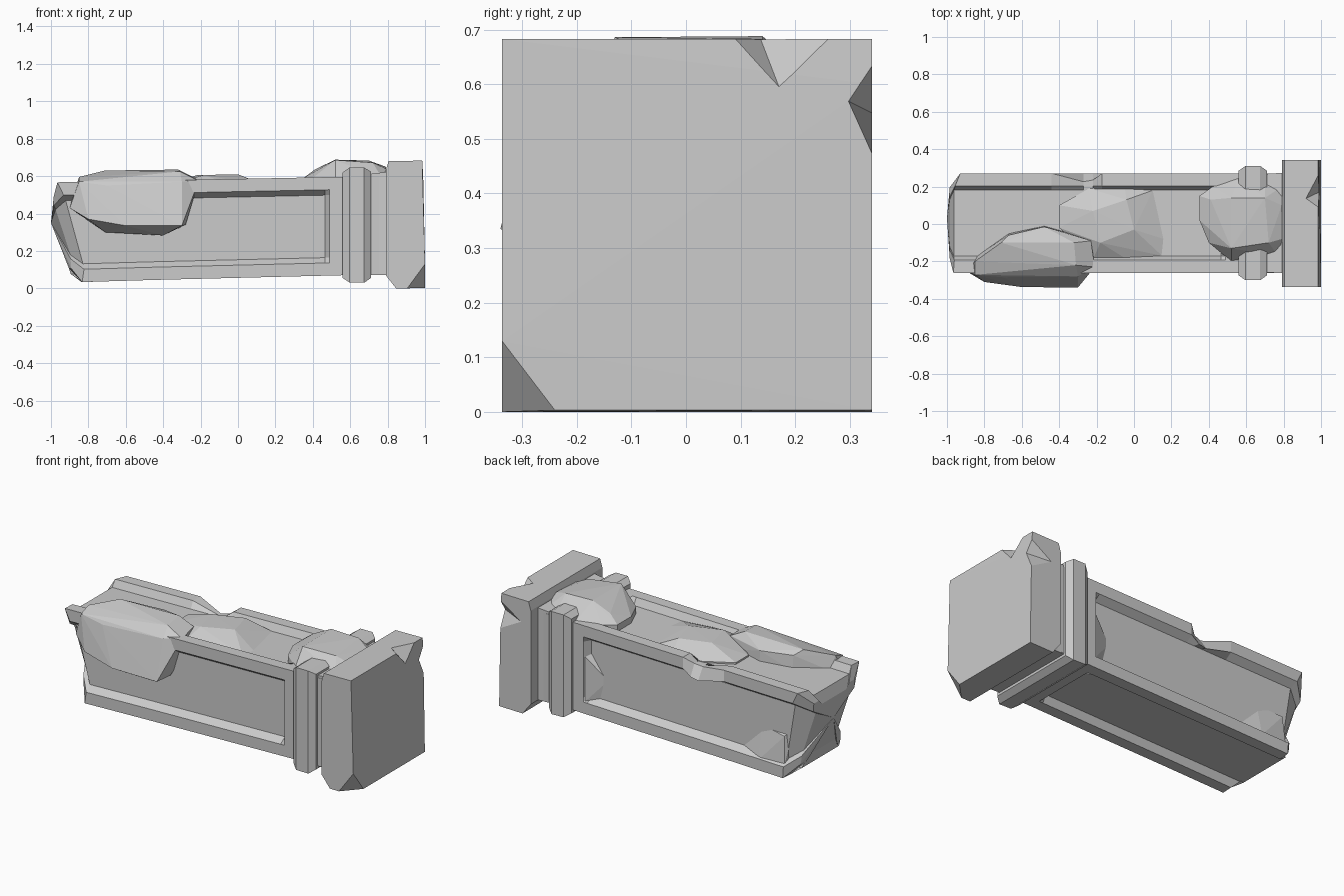
import bpy, bmesh, random

if "Cube" in bpy.data.objects:
    bpy.data.objects.remove(bpy.data.objects["Cube"])

random.seed(4)


def finish(name, bm):
    bmesh.ops.recalc_face_normals(bm, faces=bm.faces)
    mesh = bpy.data.meshes.new(name)
    bm.to_mesh(mesh)
    bm.free()
    ob = bpy.data.objects.new(name, mesh)
    bpy.context.collection.objects.link(ob)
    return ob


def hull(name, pts):
    bm = bmesh.new()
    for p in pts:
        bm.verts.new(p)
    res = bmesh.ops.convex_hull(bm, input=bm.verts)
    junk = {g for g in res["geom_interior"] + res["geom_unused"]
            if isinstance(g, bmesh.types.BMVert)}
    bmesh.ops.delete(bm, geom=list(junk), context="VERTS")
    bmesh.ops.dissolve_limit(bm, angle_limit=0.01, verts=bm.verts, edges=bm.edges)
    return finish(name, bm)


def cut(target, name, pts):
    cutter = hull(name, pts)
    cutter.hide_render = True
    mod = target.modifiers.new(name, "BOOLEAN")
    mod.operation = "DIFFERENCE"
    mod.solver = "EXACT"
    mod.object = cutter
    bpy.context.view_layer.objects.active = target
    bpy.ops.object.modifier_apply(modifier=name)
    bpy.data.objects.remove(cutter)


# Shaft: square section with a bevelled recess on each of its four sides
def section(d):
    hy, hz, ring = 0.266, 0.265, []
    for k in range(4):
        along, out, inner = (hy, hz, .09) if k % 2 == 0 else (hz, hy, .097)
        side = [(-along, out), (-along + .068, out), (-along + inner, out - d),
                (along - inner, out - d), (along - .068, out)]
        for u, v in side:
            ring.append([(u, v), (v, -u), (-u, -v), (-v, u)][k])
    return ring


def level(x, v):
    low, high = 0.035 + .025 * (x + .85), 0.567 + .02 * (x + .9)
    return low + (high - low) * (v + .265) / .53


D = .042
bm = bmesh.new()
rings = []
# broken left end: inner ring, then slanted rim
for scale, push in ((.72, .07), (1, 0)):
    ring = []
    for i, (y, v) in enumerate(section(D)):
        z = level(-.9, v * scale)
        x = -.83 - .13 * max(0, z - .2) / .36 - push
        if scale == 1:
            x += .04 if (y > .2 and z > .45) else 0
            x -= .07 if i in (12, 13) else .02 if i in (2, 3) else 0
        x += random.uniform(-.008, .008)
        ring.append(bm.verts.new((max(x, -.985), y * scale + .005, z)))
    rings.append(ring)
# straight body with one chipped top rear edge
for x, d, chip in ((-.44, D, 0), (-.27, D, 1), (-.22, D, .8),
                   (-.17, D, 0), (.465, D, 0), (.49, 0, 0), (.82, 0, 0)):
    ring = []
    for i, (y, v) in enumerate(section(d)):
        z = level(x, v)
        if i in (4, 5, 6):
            y -= .045 * chip * (i == 5)
            z -= .045 * chip
        ring.append(bm.verts.new((x, y + .005, z)))
    rings.append(ring)
for a, b in zip(rings, rings[1:]):
    n = len(a)
    for i in range(n):
        bm.faces.new((a[i], a[(i + 1) % n], b[(i + 1) % n], b[i]))
apex = bm.verts.new((-1, .03, .35))
for i in range(len(rings[0])):
    bm.faces.new((apex, rings[0][i], rings[0][(i + 1) % len(rings[0])]))
bm.faces.new(rings[-1])
finish("broken_shaft", bm)

# Worn lumps left inside the rear recess
hull("rear_lump_left", [(-.84, .2, .06), (-.85, .2, .3), (-.83, .255, .1),
                        (-.82, .24, .27), (-.66, .265, .09), (-.52, .225, .13),
                        (-.66, .22, .29), (-.6, .2, .06)])
hull("rear_lump_right", [(.5, .268, .12), (.5, .268, .42), (.5, .2, .12),
                         (.5, .2, .5), (.36, .22, .28), (.40, .22, .12)])


# Collar moulding and flared neck
def band(name, steps):
    hull(name, [(x, .005 + s * hy, z) for x, hy, lo, hi in steps
                for s in (-1, 1) for z in (lo, hi)])


band("collar", [(.56, .28, .055, .62), (.595, .305, .032, .645),
                (.675, .305, .03, .645), (.71, .28, .055, .625)])
band("neck", [(.69, .262, .07, .61), (.82, .27, .07, .625)])

# Plinth with a chipped lower corner and two notches
plinth = hull("plinth", [
    (x, y, z) for y in (-.337, .341)
    for x, z in ((.79, .07), (.845, 0), (.79, .63), (.805, .68), (.985, .683))
] + [(1, -.337, .13), (1, -.24, .003), (.905, -.337, 0), (1, .341, .003),
     (.99, -.337, .4), (.99, .341, .6)])
cut(plinth, "top_notch", [(1.02, .05, .70), (1.02, .345, .70), (1.01, .18, .57),
                          (.905, .13, .70)])
cut(plinth, "rear_notch", [(1.03, .36, .69), (1.03, .36, .41), (1.03, .285, .575),
                           (.81, .355, .54)])

# Rubble and moss clumps resting on the shaft
hull("side_clump", [
    (-.85, -.2, .595), (-.71, -.1, .63), (-.48, -.015, .595), (-.67, -.06, .60),
    (-.32, -.1, .635), (-.23, -.09, .59), (-.31, -.22, .625), (-.21, -.23, .575),
    (-.9, -.25, .43), (-.85, -.272, .57), (-.70, -.285, .55), (-.30, -.28, .57),
    (-.80, -.31, .37), (-.60, -.337, .335), (-.30, -.34, .335), (-.40, -.25, .283),
    (-.71, -.24, .30), (-.28, -.24, .34), (-.85, -.22, .42),
    (-.84, -.17, .51), (-.67, -.05, .51), (-.48, -.01, .51), (-.23, -.08, .51)])
outline = [(-.4, .1), (-.24, .19), (-.05, .2), (.1, .18), (.13, .05), (.16, -.08),
           (.15, -.17), (-.02, -.2), (-.22, -.19), (-.4, -.02)]
hull("middle_clump", [(x, y, z) for x, y in outline for z in (.5, .545)] +
     [(-.22, .07, .605), (-.04, .13, .607), (0, -.03, .61), (-.18, -.1, .606)])
outline = [(.35, .15), (.42, .2), (.56, .25), (.7, .24), (.79, .2), (.8, -.1),
           (.77, -.17), (.52, -.2), (.4, -.1), (.35, .02)]
hull("end_clump", [(x, y, z) for x, y in outline for z in (.53, .59)] +
     [(.52, .14, .688), (.70, .14, .683), (.79, .1, .65), (.52, -.13, .686),
      (.72, -.1, .672), (.41, .13, .635), (.79, -.08, .64)])
